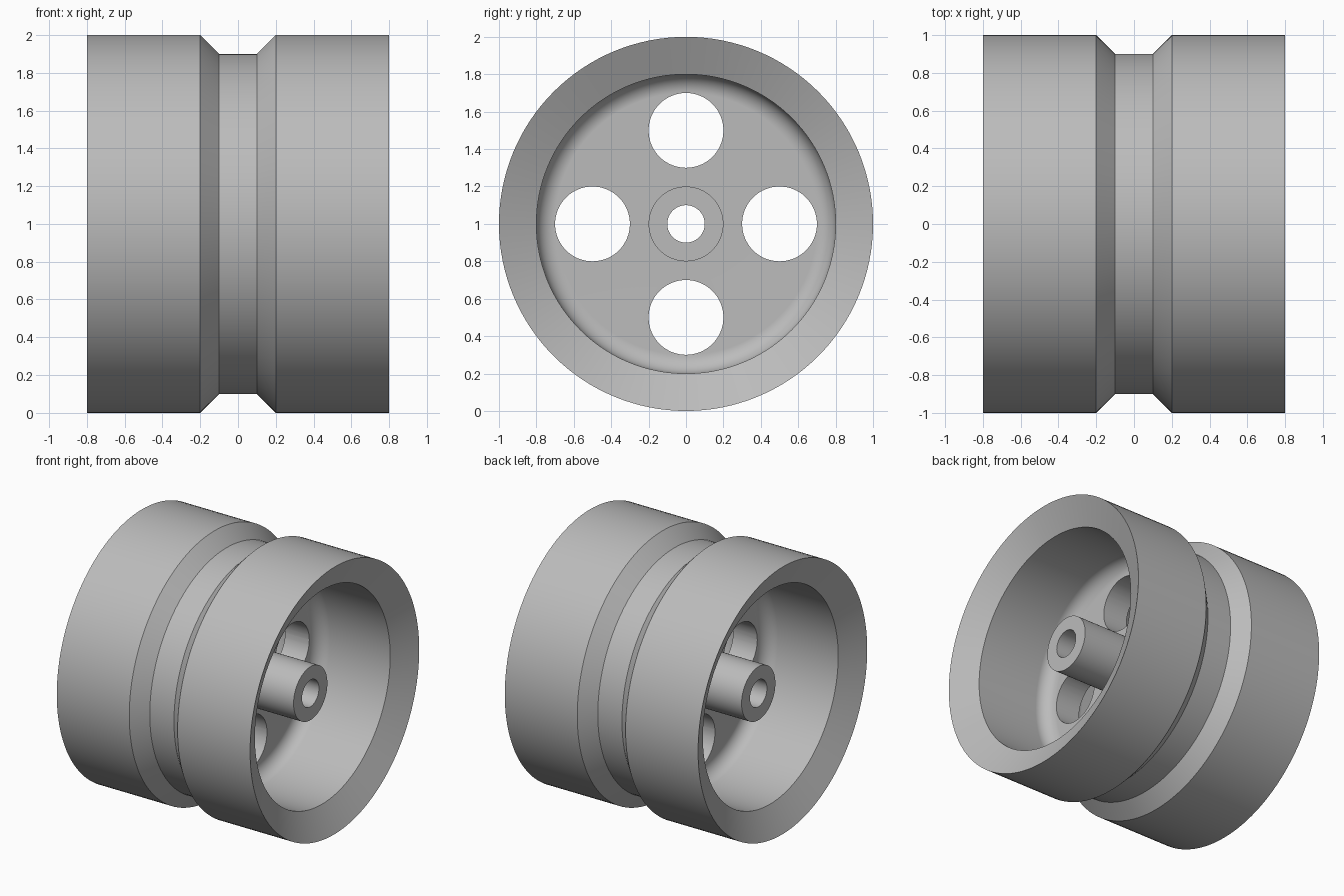
import bpy, bmesh, math
from mathutils import Matrix, Vector

old = bpy.data.objects.get("Cube")
if old:
    bpy.data.objects.remove(old, do_unlink=True)

SEGMENTS = 128
AXLE_Z = 1.0
FILLET = 0.1

grey = bpy.data.materials.new("plain grey")
grey.use_nodes = True
colour = (0.5, 0.5, 0.5, 1)
grey.diffuse_color = colour
grey.node_tree.nodes["Principled BSDF"].inputs["Base Color"].default_value = colour


def make_object(name, bm):
    mesh = bpy.data.meshes.new(name)
    bmesh.ops.recalc_face_normals(bm, faces=bm.faces)
    bm.to_mesh(mesh)
    bm.free()
    obj = bpy.data.objects.new(name, mesh)
    bpy.context.collection.objects.link(obj)
    mesh.materials.append(grey)
    return obj


# Half section as (x, radius): groove, tread, dished rim, fillet, web, hub
half = [(0.1, 0.9), (0.2, 1.0), (0.8, 1.0), (0.7, 0.8)]
for i in range(13):
    a = math.pi / 2 * i / 12
    half.append((0.1 + FILLET * (1 - math.sin(a)), 0.8 - FILLET * (1 - math.cos(a))))
half += [(0.1, 0.2), (0.6, 0.2), (0.6, 0.1)]
section = half + [(-x, r) for x, r in reversed(half)]

# Wheel: closed section turned about the axle
bm = bmesh.new()
verts = [bm.verts.new((x, 0, r)) for x, r in section]
edges = [bm.edges.new((v, verts[i - 1])) for i, v in enumerate(verts)]
bmesh.ops.spin(bm, geom=verts + edges, cent=(0, 0, 0), axis=(1, 0, 0),
               angle=math.tau, steps=SEGMENTS, use_merge=True)
bmesh.ops.remove_doubles(bm, verts=bm.verts, dist=1e-5)
bmesh.ops.translate(bm, verts=bm.verts, vec=(0, 0, AXLE_Z))
wheel = make_object("wheel", bm)

# Four round lightening holes through the web
bm = bmesh.new()
for i in range(4):
    a = math.tau * i / 4
    centre = Vector((0, 0.5 * math.cos(a), AXLE_Z + 0.5 * math.sin(a)))
    bmesh.ops.create_cone(bm, cap_ends=True, segments=64, radius1=0.2, radius2=0.2, depth=0.8,
                          matrix=Matrix.Translation(centre) @ Matrix.Rotation(math.pi / 2, 4, "Y"))
cutter = make_object("hole_cutter", bm)
cutter.hide_render = True

cut = wheel.modifiers.new("holes", "BOOLEAN")
cut.operation = "DIFFERENCE"
cut.solver = "EXACT"
cut.object = cutter
bpy.context.view_layer.objects.active = wheel
wheel.select_set(True)
cutter.select_set(False)
bpy.ops.object.modifier_apply(modifier=cut.name)
bpy.data.objects.remove(cutter, do_unlink=True)

# Smooth round walls, crisp edges, flat web
bpy.ops.object.shade_smooth_by_angle(angle=math.radians(25))
weighted = wheel.modifiers.new("even shading", "WEIGHTED_NORMAL")
weighted.keep_sharp = True
